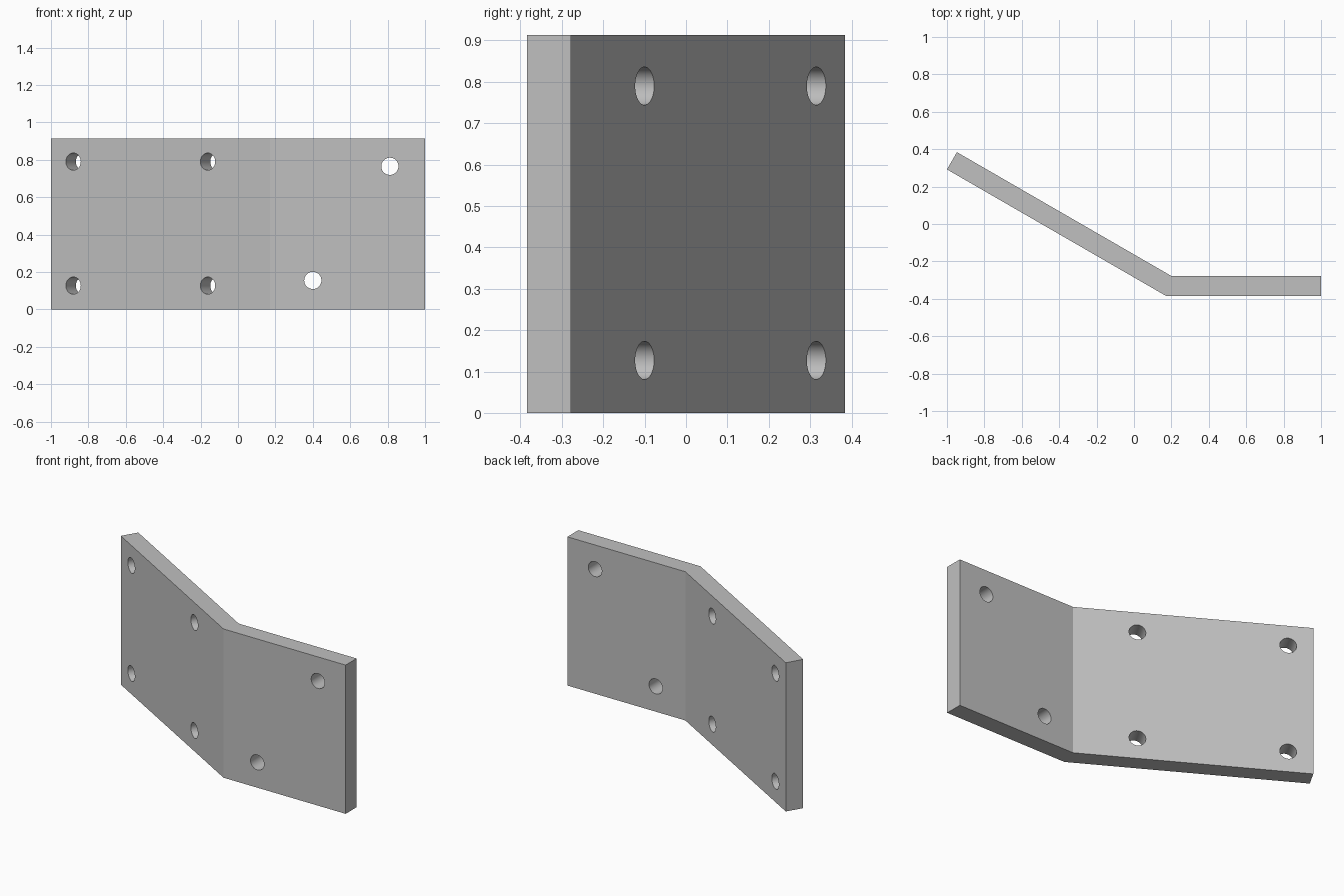
import bpy, bmesh, math
from mathutils import Vector, Matrix

cube = bpy.data.objects.get("Cube")
if cube:
    bpy.data.objects.remove(cube, do_unlink=True)

HEIGHT, THICK, DEPTH = 0.913, 0.1065, 0.384
HOLE_R = 0.046
BEND = math.radians(30)

grey = bpy.data.materials.new("plain grey")
grey.use_nodes = True
colour = (0.53, 0.53, 0.53, 1)
grey.diffuse_color = colour
grey.node_tree.nodes["Principled BSDF"].inputs["Base Color"].default_value = colour


def make_object(name, bm):
    bmesh.ops.recalc_face_normals(bm, faces=bm.faces)
    mesh = bpy.data.meshes.new(name)
    bm.to_mesh(mesh)
    bm.free()
    mesh.materials.append(grey)
    obj = bpy.data.objects.new(name, mesh)
    bpy.context.collection.objects.link(obj)
    return obj


# Bent plate: plan outline extruded upward
normal = Vector((math.sin(BEND), math.cos(BEND), 0))
along = Vector((-math.cos(BEND), math.sin(BEND), 0))
arm_end = Vector((-1, DEPTH, 0)) + normal * THICK - Vector((0, normal.y * THICK, 0))
front_end = Vector((-1, DEPTH - normal.y * THICK, 0))
front_bend = front_end - along * ((front_end.y + DEPTH) / along.y)
back_bend = front_bend + Vector((THICK * math.tan(BEND / 2), THICK, 0))
outline = [front_end, front_bend, Vector((1, -DEPTH, 0)),
           Vector((1, THICK - DEPTH, 0)), back_bend, arm_end]

bm = bmesh.new()
base = bm.faces.new([bm.verts.new(p) for p in outline])
top = bmesh.ops.extrude_face_region(bm, geom=[base])
bmesh.ops.translate(bm, vec=(0, 0, HEIGHT),
                    verts=[v for v in top["geom"] if isinstance(v, bmesh.types.BMVert)])
plate = make_object("bent_plate", bm)

# Hole positions: centre on the back surface and drilling direction
holes = [(Vector((x, THICK - DEPTH, z)), Vector((0, 1, 0)))
         for x, z in ((0.40, 0.155), (0.812, 0.765))]
for y in (-0.1, 0.315):
    on_arm = back_bend + along * ((y - back_bend.y) / along.y)
    for z in (0.127, 0.79):
        holes.append((Vector((on_arm.x, on_arm.y, z)), normal))

# One cutter mesh with all the drill cylinders
bm = bmesh.new()
for centre, axis in holes:
    turn = axis.to_track_quat('Z', 'Y').to_matrix().to_4x4()
    bmesh.ops.create_cone(bm, cap_ends=True, segments=48, radius1=HOLE_R, radius2=HOLE_R,
                          depth=THICK * 2,
                          matrix=Matrix.Translation(centre - axis * THICK / 2) @ turn)
cutter = make_object("hole_cutter", bm)
cutter.hide_render = True

# Drill the holes, then discard the cutter
drill = plate.modifiers.new("drill", 'BOOLEAN')
drill.operation = 'DIFFERENCE'
drill.solver = 'EXACT'
drill.object = cutter
bpy.ops.object.select_all(action='DESELECT')
plate.select_set(True)
bpy.context.view_layer.objects.active = plate
bpy.ops.object.modifier_apply(modifier=drill.name)
bpy.data.objects.remove(cutter, do_unlink=True)

# Round hole walls, crisp plate edges
bpy.ops.object.shade_smooth_by_angle(angle=math.radians(20))
